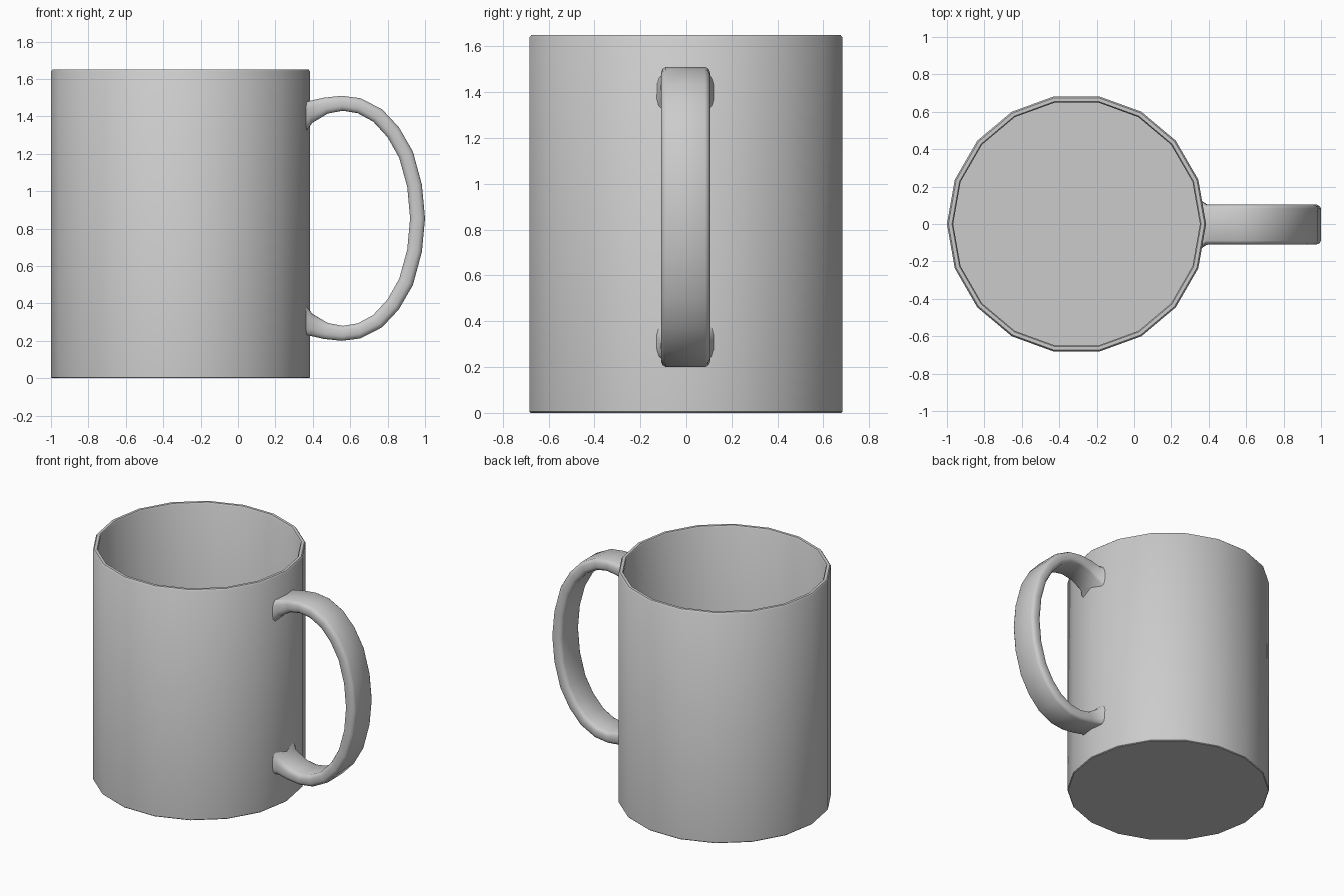
import bpy, bmesh, math

if "Cube" in bpy.data.objects:
    bpy.data.objects.remove(bpy.data.objects["Cube"])

CX, SIDES, MID = -0.307, 18, 0.855


def loft(name, rings, closed_ends=True):
    bm = bmesh.new()
    loops = [[bm.verts.new(p) for p in ring] for ring in rings]
    n = len(loops[0])
    for a, b in zip(loops, loops[1:]):
        for i in range(n):
            j = (i + 1) % n
            bm.faces.new((a[i], a[j], b[j], b[i]))
    if closed_ends:
        bm.faces.new(loops[0])
        bm.faces.new(loops[-1])
    bmesh.ops.recalc_face_normals(bm, faces=bm.faces)
    mesh = bpy.data.meshes.new(name)
    bm.to_mesh(mesh)
    bm.free()
    obj = bpy.data.objects.new(name, mesh)
    bpy.context.collection.objects.link(obj)
    bpy.ops.object.select_all(action='DESELECT')
    bpy.context.view_layer.objects.active = obj
    obj.select_set(True)
    bpy.ops.object.shade_smooth_by_angle(angle=math.radians(40))
    return obj


def circle(r, z):
    return [(CX + r * math.cos(2 * math.pi * i / SIDES),
             r * math.sin(2 * math.pi * i / SIDES), z) for i in range(SIDES)]


# Hollow cup: outside wall, softened rim, inside wall and floor
cup_profile = [(0.688, 0), (0.693, 0.005), (0.693, 1.64), (0.685, 1.65),
               (0.666, 1.65), (0.66, 1.64), (0.66, 0.035)]
loft("cup", [circle(r, z) for r, z in cup_profile])

# Handle, upper half: outer x, z, inner x, z, half width
half = [(0.375, 1.475, 0.375, 1.31, 0.135),
        (0.40, 1.483, 0.412, 1.365, 0.108),
        (0.46, 1.50, 0.48, 1.415, 0.107),
        (0.555, 1.51, 0.56, 1.43, 0.107),
        (0.655, 1.497, 0.64, 1.417, 0.107),
        (0.77, 1.438, 0.723, 1.372, 0.107),
        (0.86, 1.342, 0.80, 1.288, 0.107),
        (0.935, 1.212, 0.862, 1.178, 0.107),
        (0.983, 1.035, 0.905, 1.022, 0.107),
        (1.0, MID, 0.92, MID, 0.107)]
lower = [(a, 2 * MID - b, c, 2 * MID - d, w) for a, b, c, d, w in half[-2::-1]]

# Rounded-rectangle section: (fraction across thickness, fraction of width)
section = [(0, -0.8), (0, 0.8), (0.1, 0.93), (0.3, 1), (0.7, 1), (0.9, 0.93),
           (1, 0.8), (1, -0.8), (0.9, -0.93), (0.7, -1), (0.3, -1), (0.1, -0.93)]
rows = half + lower
rings = []
for k, (ox, oz, ix, iz, w) in enumerate(rows):
    ring = []
    for t, s in section:
        x, y, z = ox + (ix - ox) * t, s * w - 0.003, oz + (iz - oz) * t
        # ends follow the facets of the cup wall
        if k in (0, 1, len(rows) - 2, len(rows) - 1):
            x -= abs(y) * math.tan(math.radians(10))
        ring.append((x, y, z))
    rings.append(ring)
loft("handle", rings)
